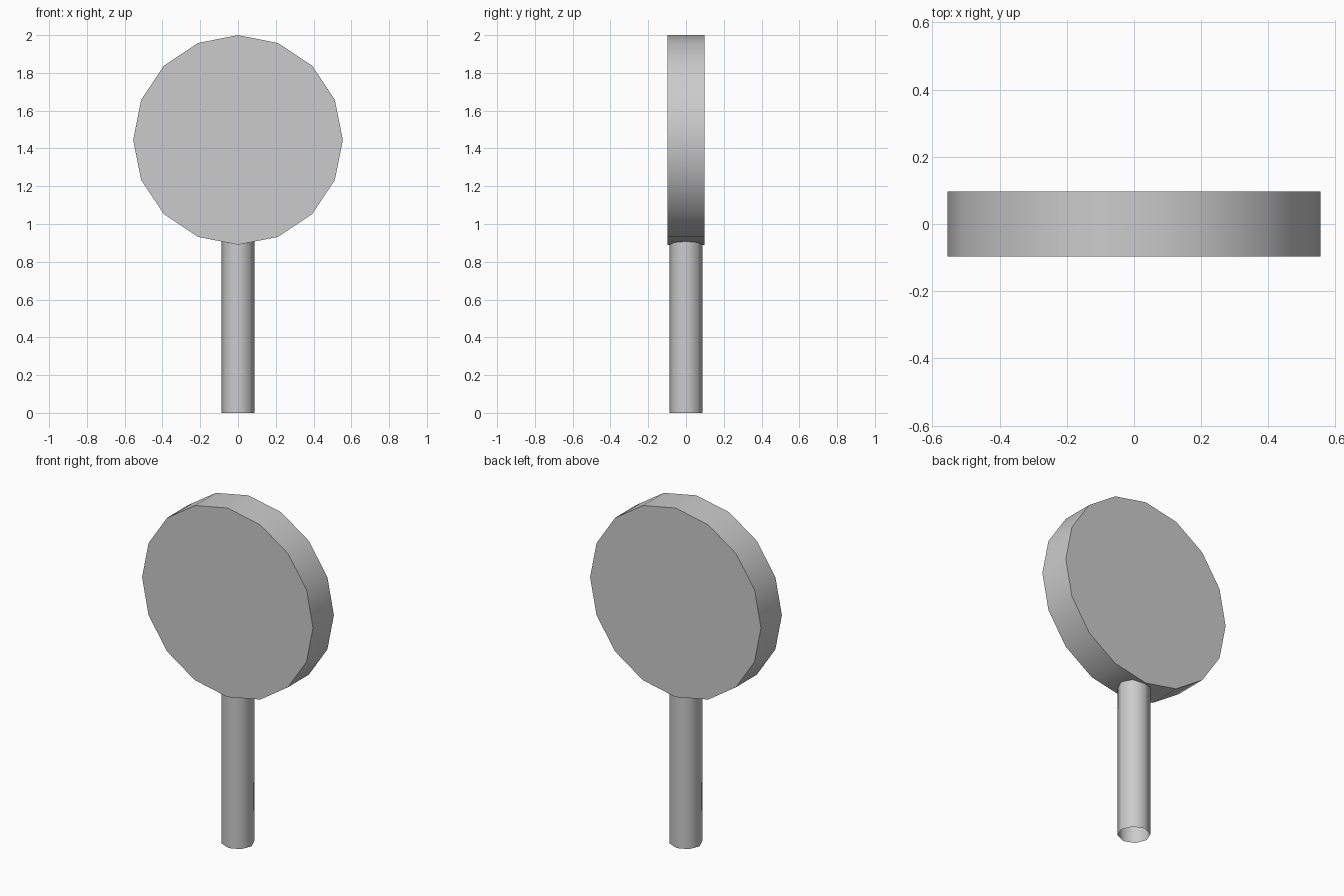
import bpy
import math

cube = bpy.data.objects.get("Cube")
if cube:
    bpy.data.objects.remove(cube, do_unlink=True)

grey = bpy.data.materials.new("plain grey")
grey.use_nodes = True
colour = (0.6, 0.6, 0.6, 1)
grey.diffuse_color = colour
grey.node_tree.nodes["Principled BSDF"].inputs["Base Color"].default_value = colour


def cylinder(name, sides, radius, depth, location, tilt, fill):
    """Smooth-sided prism with crisp rims."""
    bpy.ops.mesh.primitive_cylinder_add(
        vertices=sides, radius=radius, depth=depth, end_fill_type=fill,
        location=location, rotation=(tilt, 0, 0))
    obj = bpy.context.object
    obj.name = name
    obj.data.materials.append(grey)
    bpy.ops.object.shade_smooth_by_angle(angle=math.radians(60))
    return obj


# Round paddle head, standing upright with a vertex at the top
cylinder("head", 16, 0.555, 0.194, (0, 0, 1.445), math.pi / 2, 'NGON')

# Hollow handle, open at the bottom, sunk into the head
top = 0.95
cylinder("handle", 8, 0.088, top, (0, 0, top / 2), 0, 'NOTHING')
